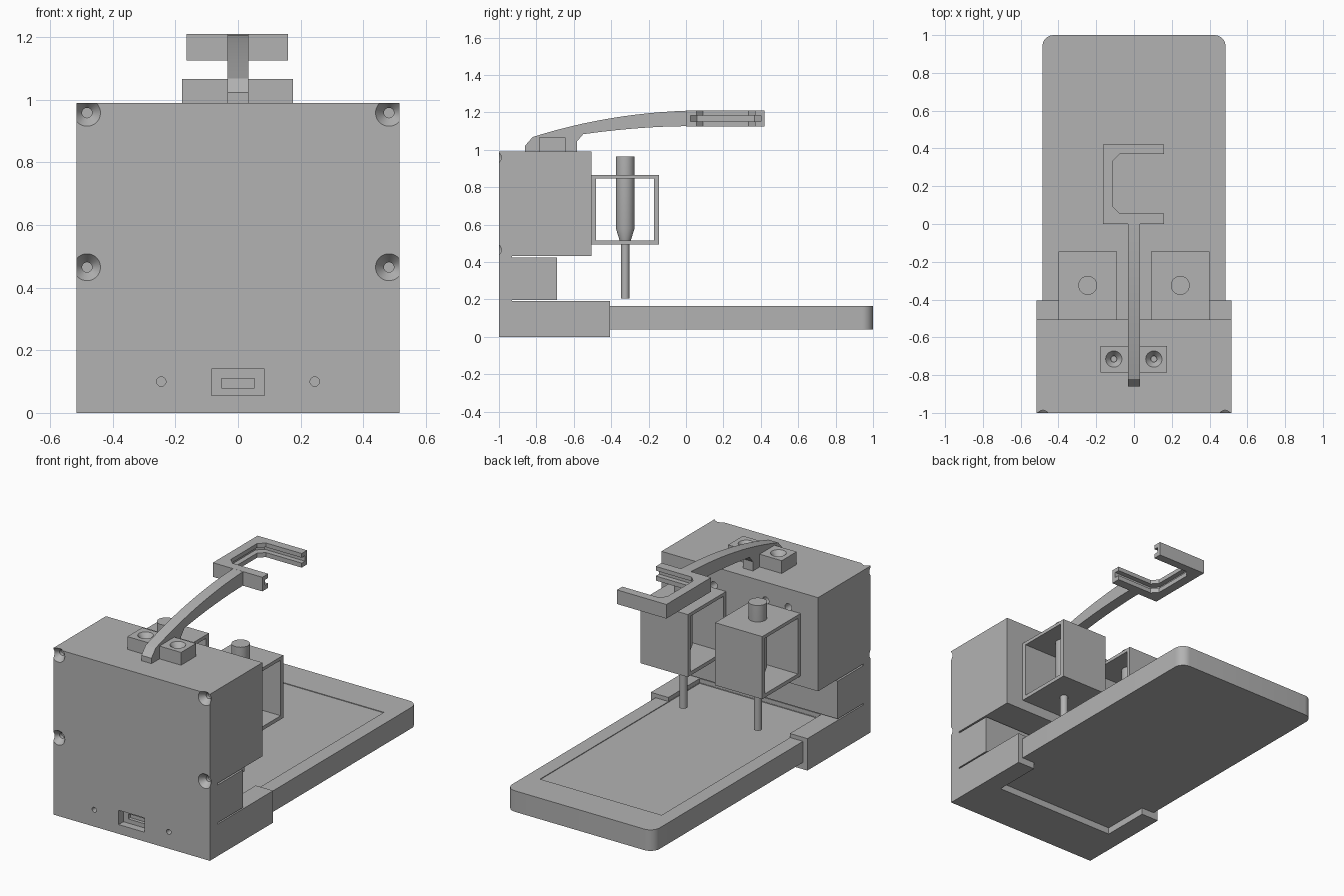
import bpy, bmesh, math
from mathutils import Matrix, Vector

old = bpy.data.objects.get("Cube")
if old:
    bpy.data.objects.remove(old, do_unlink=True)

GREY = (0.45, 0.45, 0.45, 1)
grey = bpy.data.materials.new("grey_plastic")
grey.use_nodes = True
grey.diffuse_color = GREY
grey.node_tree.nodes["Principled BSDF"].inputs["Base Color"].default_value = GREY


def finish(name, bm):
    bmesh.ops.recalc_face_normals(bm, faces=bm.faces)
    mesh = bpy.data.meshes.new(name)
    bm.to_mesh(mesh)
    bm.free()
    mesh.materials.append(grey)
    obj = bpy.data.objects.new(name, mesh)
    bpy.context.collection.objects.link(obj)
    return obj


def box(name, x0, x1, y0, y1, z0, z1):
    bm = bmesh.new()
    size = Matrix.Diagonal((x1 - x0, y1 - y0, z1 - z0, 1))
    mid = Matrix.Translation(((x0 + x1) / 2, (y0 + y1) / 2, (z0 + z1) / 2))
    bmesh.ops.create_cube(bm, size=1, matrix=mid @ size)
    return finish(name, bm)


def prism(name, outline, axis, low, high):
    """Extrude an outline along x (points are y, z) or z (points are x, y)."""
    bm = bmesh.new()
    place = (lambda a, b: (low, a, b)) if axis == "x" else (lambda a, b: (a, b, low))
    face = bm.faces.new([bm.verts.new(place(*p)) for p in outline])
    moved = bmesh.ops.extrude_face_region(bm, geom=[face])["geom"]
    step = Vector((high - low, 0, 0) if axis == "x" else (0, 0, high - low))
    bmesh.ops.translate(bm, vec=step, verts=[v for v in moved if isinstance(v, bmesh.types.BMVert)])
    return finish(name, bm)


def lathe(name, profile, origin, direction=(0, 0, 1), sides=32):
    """Solid of revolution; profile points are (radius, distance along direction)."""
    bm = bmesh.new()
    rings = []
    for r, h in profile:
        rings.append([bm.verts.new((r * math.cos(t), r * math.sin(t), h))
                      for t in (2 * math.pi * i / sides for i in range(sides))])
    for a, b in zip(rings, rings[1:]):
        for i in range(sides):
            j = (i + 1) % sides
            bm.faces.new((a[i], a[j], b[j], b[i]))
    bm.faces.new(rings[0])
    bm.faces.new(rings[-1])
    turn = Vector((0, 0, 1)).rotation_difference(Vector(direction)).to_matrix().to_4x4()
    bm.transform(Matrix.Translation(origin) @ turn)
    return finish(name, bm)


def cut(target, *cutters):
    for cutter in cutters:
        mod = target.modifiers.new("cut", "BOOLEAN")
        mod.operation, mod.solver, mod.object = "DIFFERENCE", "EXACT", cutter
        bpy.context.view_layer.objects.active = target
        bpy.ops.object.modifier_apply(modifier=mod.name)
        bpy.data.objects.remove(cutter, do_unlink=True)


def smooth(obj):
    bpy.ops.object.select_all(action="DESELECT")
    obj.select_set(True)
    bpy.context.view_layer.objects.active = obj
    bpy.ops.object.shade_smooth_by_angle(angle=math.radians(30))


W = 0.515
SINK = [(0.043, -0.01), (0.043, 0), (0.016, 0.035), (0.016, 0.055)]

# Front plate with countersunk screws, cable port and small holes
plate = box("front_plate", -W, W, -1, -0.93, 0, 0.99)
for side in (-1, 1):
    for z in (0.465, 0.958):
        cut(plate, lathe("sink", SINK, (side * 0.482, -1, z), (0, 1, 0)))
    cut(plate, lathe("hole", [(0.015, -0.01), (0.015, 0.05)], (side * 0.245, -1, 0.1), (0, 1, 0)))
cut(plate, box("port", -0.085, 0.085, -1.1, -0.955, 0.055, 0.14),
    box("slot", -0.053, 0.053, -1.1, -0.935, 0.08, 0.11))
smooth(plate)

# Head block with wire holes, and the neck under it
head = box("head_block", -W, W, -0.93, -0.505, 0.433, 0.99)
for x in (-0.32, -0.17, 0.17, 0.32):
    cut(head, lathe("hole", [(0.022, -0.05), (0.022, 0.02)], (x, -0.505, 0.88), (0, 1, 0)))
smooth(head)
box("neck", -W, W, -0.93, -0.69, 0.198, 0.423)

# Base that clips around the slab, open above and below
base = box("base_clip", -W, W, -0.93, -0.405, 0, 0.19)
cut(base, box("slab_room", -0.486, 0.486, -0.9, 0, 0.04, 0.166),
    box("window", -0.4, 0.4, -0.7, 0, -0.1, 0.3))

# Slab with rounded corners and a shallow recessed screen
R = 0.06
outline = []
for cx, cy, start in ((0.485 - R, 1 - R, 0), (R - 0.485, 1 - R, 90),
                      (R - 0.485, R - 0.9, 180), (0.485 - R, R - 0.9, 270)):
    for i in range(9):
        t = math.radians(start + i * 90 / 8)
        outline.append((cx + R * math.cos(t), cy + R * math.sin(t)))
slab = prism("slab", outline, "z", 0.04, 0.165)
cut(slab, box("screen", -0.4, 0.4, -0.7, 0.8, 0.161, 0.3))
smooth(slab)

# Two open cages, each holding a stylus
for label, side in (("right", -1), ("left", 1)):
    x = side * 0.245
    cage = box(label + "_cage", x - 0.155, x + 0.155, -0.505, -0.145, 0.493, 0.865)
    cut(cage, box("opening", x - 0.3, x + 0.3, -0.48, -0.17, 0.515, 0.845))
    smooth(lathe(label + "_stylus",
                 [(0.022, 0.205), (0.022, 0.515), (0.03, 0.515), (0.05, 0.58), (0.05, 0.963)],
                 (x, -0.325, 0)))

# Arm mount with countersunk holes
mount = box("arm_mount", -0.178, 0.175, -0.785, -0.645, 0.99, 1.066)
for x in (-0.107, 0.105):
    cut(mount, lathe("sink", SINK, (x, -0.715, 1.066), (0, 0, -1)))
smooth(mount)


# Curved arm
def bezier(a, b, c, n=12):
    a, b, c = Vector(a), Vector(b), Vector(c)
    return [tuple(a * (1 - t) ** 2 + b * 2 * t * (1 - t) + c * t * t
                  for t in [i / n])[0] for i in range(n + 1)]


top_curve = bezier((-0.82, 1.068), (-0.42, 1.195), (0.01, 1.209))
under_curve = bezier((0.01, 1.126), (-0.25, 1.125), (-0.55, 1.083))
arm = prism("arm", [(-0.86, 0.99), (-0.86, 1.022)] + top_curve + under_curve
            + [(-0.582, 1.045), (-0.582, 0.99)], "x", -0.033, 0.033)
smooth(arm)


# Grooved holder at the end of the arm, open to one side
def inner(grow):
    l, f, b, c = -0.11 - grow, 0.055 - grow, 0.37 + grow, 0.035
    return [(0.3, f), (l + c, f), (l, f + c), (l, b - c), (l + c, b), (0.3, b)]


holder = box("holder", -0.165, 0.16, 0, 0.42, 1.125, 1.209)
cut(holder, prism("gap", inner(0), "z", 1, 1.3),
    prism("groove", inner(0.03), "z", 1.152, 1.184))
